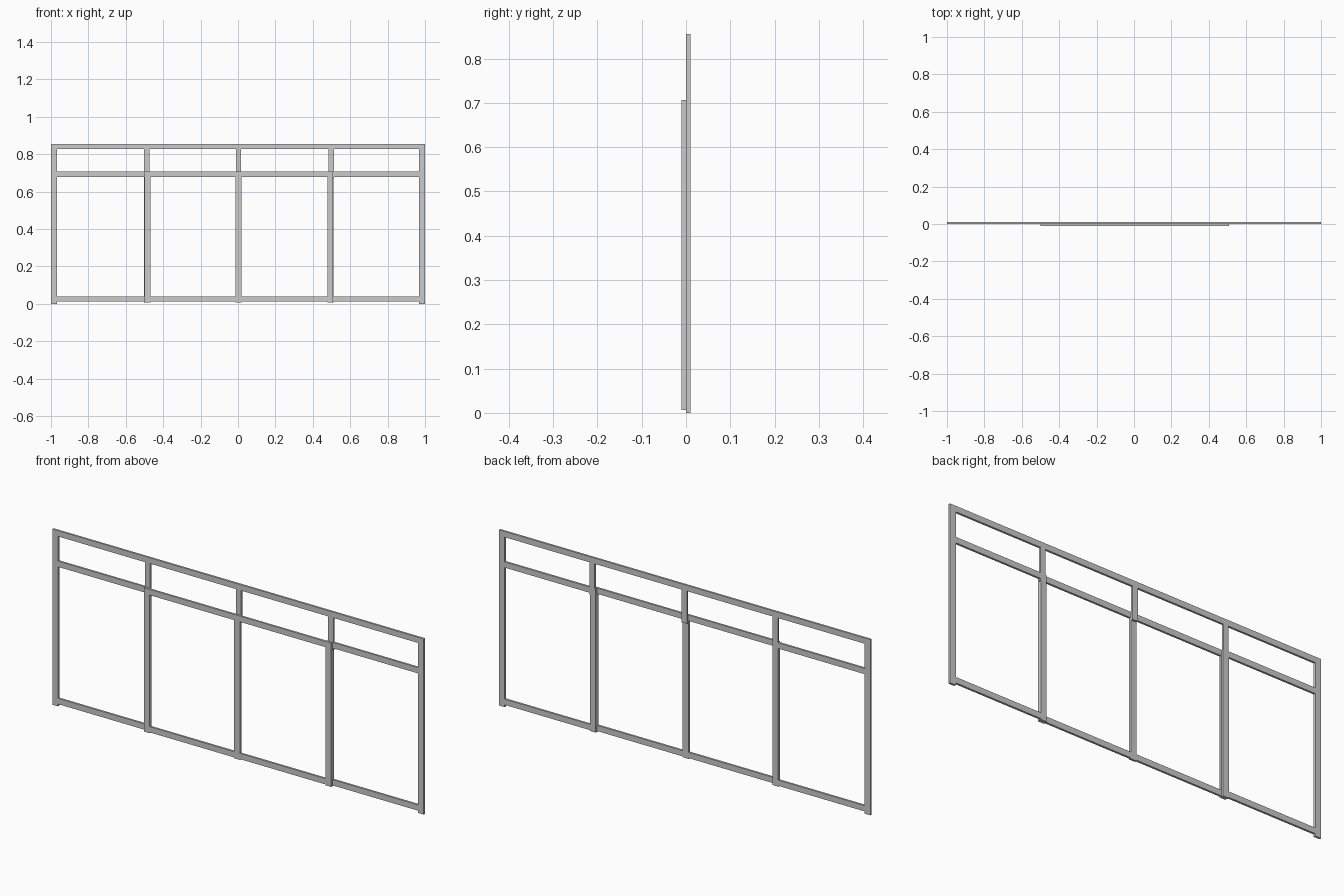
import bpy

if "Cube" in bpy.data.objects:
    bpy.data.objects.remove(bpy.data.objects["Cube"])


def bar(name, x0, x1, z0, z1, y0=0.0, y1=0.01):
    """Rectangular frame member given by its extents."""
    bpy.ops.mesh.primitive_cube_add(size=1)
    ob = bpy.context.object
    ob.name = name
    ob.location = ((x0 + x1) / 2, (y0 + y1) / 2, (z0 + z1) / 2)
    ob.scale = (x1 - x0, y1 - y0, z1 - z0)
    bpy.ops.object.transform_apply(location=True, rotation=False, scale=True)
    return ob


W = 0.031            # stile width
TOP = (0.679, 0.707)  # heights of the panel top rails
LOW = (0.011, 0.039)  # heights of the panel bottom rails

# Outer frame: jambs and head
bar("left_jamb", -1, -1 + W, 0, 0.827)
bar("right_jamb", 1 - W, 1, 0, 0.827)
bar("head_rail", -1, 1, 0.827, 0.855)

# Upper window mullions, running just past the panel top rails
for side, x in (("left", -0.488), ("centre", 0.002), ("right", 0.499)):
    bar(side + "_upper_mullion", x - 0.014, x + 0.014, 0.668, 0.827)

# Fixed side panels in the back plane
for side, rail, stile in (("left", (-1 + W, -0.502), (-0.503, -0.472)),
                          ("right", (0.51, 1 - W), (0.479, 0.51))):
    bar(side + "_fixed_stile", *stile, 0.007, 0.707)
    bar(side + "_fixed_top_rail", *rail, *TOP)
    bar(side + "_fixed_bottom_rail", *rail, *LOW)

# Sliding door pair in the front plane
F = dict(y0=-0.01, y1=0.0)
bar("sliding_top_rail", -0.5, 0.509, *TOP, **F)
bar("sliding_bottom_rail", -0.469, 0.478, *LOW, **F)
for side, x in (("left", -0.4845), ("meeting", 0.002), ("right", 0.4935)):
    bar(side + "_sliding_stile", x - W / 2, x + W / 2, 0.007, TOP[0], **F)
